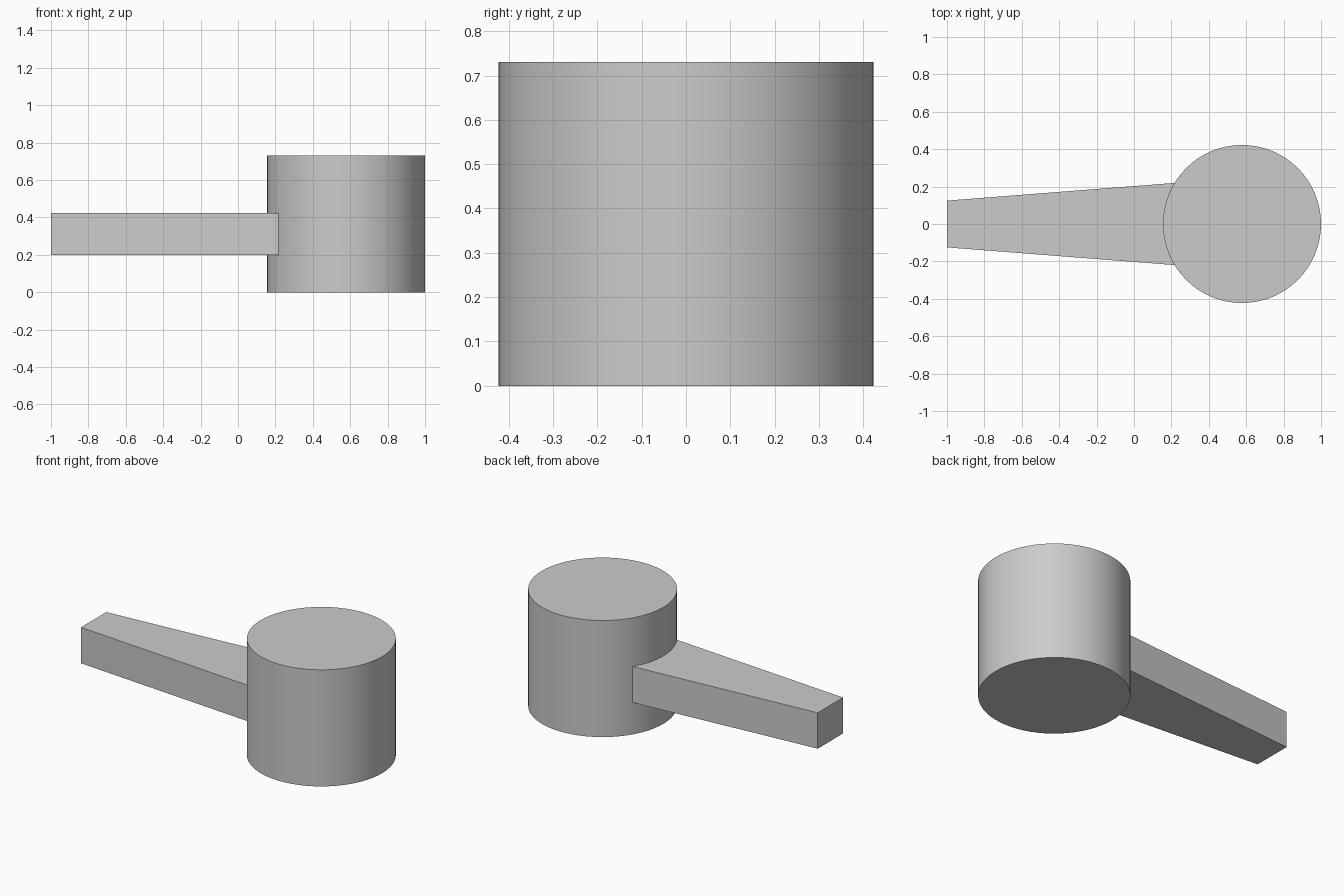
import bpy, bmesh, math

if "Cube" in bpy.data.objects:
    bpy.data.objects.remove(bpy.data.objects["Cube"])

CX, R, H = 0.5775, 0.4225, 0.73

# Round solid head
bpy.ops.mesh.primitive_cylinder_add(vertices=64, radius=R, depth=H,
                                    location=(CX, 0, H / 2))
head = bpy.context.object
head.name = "round_head"
bpy.ops.object.shade_smooth_by_angle(angle=math.radians(30))

# Tapered flat handle; its wide end follows the head's curve, just inside it
z0, z1 = 0.20, 0.425
x_join, w_tip, w_join = 0.2166, 0.125, 0.2195
half = math.asin(w_join / R)
profile = [(-1, w_tip), (-1, -w_tip), (x_join, -w_join)]
for i in range(9):
    a = math.pi + half - 2 * half * i / 8
    profile.append((CX + (R - 0.004) * math.cos(a), (R - 0.004) * math.sin(a)))
profile.append((x_join, w_join))

bm = bmesh.new()
base = bm.faces.new([bm.verts.new((x, y, z0)) for x, y in profile])
ext = bmesh.ops.extrude_face_region(bm, geom=[base], use_keep_orig=True)
bmesh.ops.translate(bm, vec=(0, 0, z1 - z0),
                    verts=[g for g in ext["geom"] if isinstance(g, bmesh.types.BMVert)])
bmesh.ops.recalc_face_normals(bm, faces=bm.faces)
mesh = bpy.data.meshes.new("handle")
bm.to_mesh(mesh)
bm.free()
handle = bpy.data.objects.new("handle", mesh)
bpy.context.collection.objects.link(handle)
